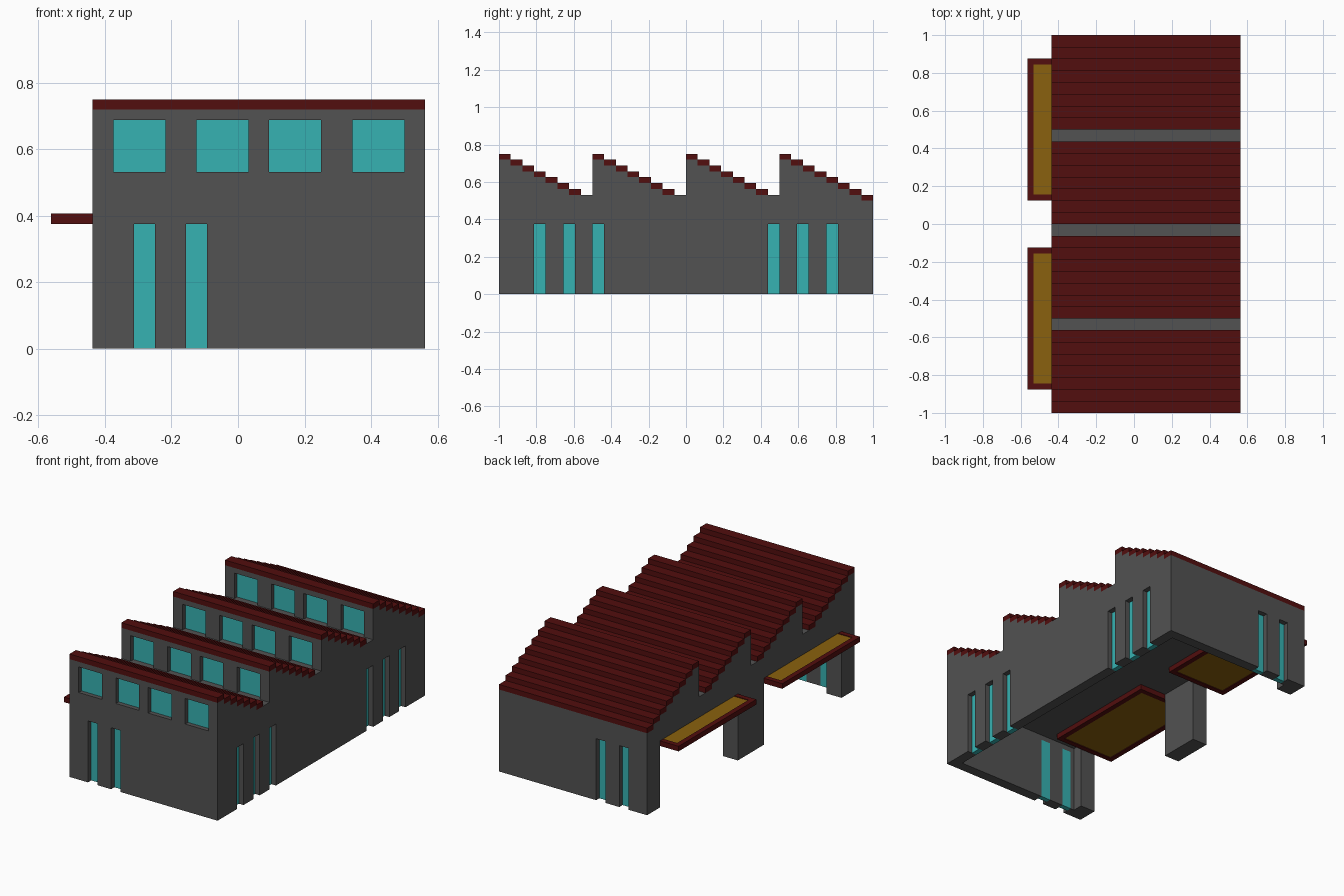
import bpy, bmesh

cube = bpy.data.objects.get("Cube")
if cube:
    bpy.data.objects.remove(cube, do_unlink=True)

U = 1 / 32                      # module size
X0, X1 = -14 * U, 18 * U        # building width
CEILING = 13 * U


def material(name, rgb):
    m = bpy.data.materials.new(name)
    m.use_nodes = True
    m.diffuse_color = (*rgb, 1)
    bsdf = next(n for n in m.node_tree.nodes if n.type == 'BSDF_PRINCIPLED')
    bsdf.inputs["Base Color"].default_value = (*rgb, 1)
    return m


GREY = material("wall grey", (0.084, 0.084, 0.084))
RED = material("roof dark red", (0.084, 0.0044, 0.0044))
TEAL = material("glass teal", (0.037, 0.445, 0.445))
AMBER = material("canopy amber", (0.254, 0.12, 0.0044))


def finish(name, bm, mat):
    bmesh.ops.recalc_face_normals(bm, faces=bm.faces)
    me = bpy.data.meshes.new(name)
    bm.to_mesh(me)
    bm.free()
    ob = bpy.data.objects.new(name, me)
    bpy.context.collection.objects.link(ob)
    if mat:
        me.materials.append(mat)
    return ob


def boxes(name, spans, mat=None):
    """One object from boxes given as (x0, x1, y0, y1, z0, z1)."""
    bm = bmesh.new()
    for x0, x1, y0, y1, z0, z1 in spans:
        vs = bmesh.ops.create_cube(bm, size=1)["verts"]
        for v in vs:
            v.co = (x1 if v.co.x > 0 else x0,
                    y1 if v.co.y > 0 else y0,
                    z1 if v.co.z > 0 else z0)
    return finish(name, bm, mat)


def cut(target, cutter):
    mod = target.modifiers.new("cut", 'BOOLEAN')
    mod.operation = 'DIFFERENCE'
    mod.solver = 'EXACT'
    mod.object = cutter
    cutter.hide_render = True
    bpy.context.view_layer.objects.active = target
    bpy.ops.object.modifier_apply(modifier=mod.name)
    bpy.data.objects.remove(cutter, do_unlink=True)


# Sawtooth roof slabs and the stepped wall profile beneath them
slabs, profile = [], [(-1, 0)]
for tooth in range(4):
    y = -1 + tooth * 0.5
    for step in range(8):
        y0, y1 = y + step * 2 * U, y + (step + 1) * 2 * U
        top = (24 - step) * U
        if step == 7 and tooth < 3:
            z = 17 * U          # bare valley gutter
        else:
            z = top - U
            slabs.append((X0, X1, y0, y1, z, top))
        for p in ((y0, z), (y1, z)):
            if p != profile[-1]:
                profile.append(p)
profile.append((1, 0))
boxes("roof_slabs", slabs, RED)

# Building body
bm = bmesh.new()
face = bm.faces.new([bm.verts.new((X0, y, z)) for y, z in profile])
ext = bmesh.ops.extrude_face_region(bm, geom=[face])["geom"]
bmesh.ops.translate(bm, vec=(X1 - X0, 0, 0),
                    verts=[g for g in ext if isinstance(g, bmesh.types.BMVert)])
walls = finish("walls", bm, GREY)

# Hollow ground floor and the two loading openings between pillars
PILLAR = 0.1
cut(walls, boxes("hall_cutter",
                 [(X0 + PILLAR, X1 - 2 * U, -1 + 2 * U, 1 - 2 * U, -0.1, CEILING)]))
cut(walls, boxes("opening_cutter",
                 [(X0 - 0.1, X0 + PILLAR + 0.05, y, y + 0.75, -0.1, CEILING)
                  for y in (-0.875, 0.125)]))

# Glazing: each opening is cut in the wall, with glass set one module deep
holes, door_glass, window_glass = [], [], []
for x in (-10 * U, -5 * U):
    for s in (-1, 1):
        a = (x, x + 2 * U)
        holes.append((*a, *sorted((s * 1.1, s * 0.93)), -0.1, 12 * U))
        door_glass.append((*a, *sorted((s * (1 - U), s * (1 - 2 * U))), 0, 12 * U))
for y in (-26, -21, -16, 14, 19, 24):
    b = (y * U, (y + 2) * U)
    holes.append((X1 - 0.07, X1 + 0.1, *b, -0.1, 12 * U))
    door_glass.append((X1 - 2 * U, X1 - U, *b, 0, 12 * U))
for tooth in range(4):
    y = -1 + tooth * 0.5
    for x in (-12, -4, 3, 11):
        a = (x * U, (x + 5) * U)
        holes.append((*a, y - 0.05, y + U, 17 * U, 22 * U))
        window_glass.append((*a, y + U - 0.004, y + U + 0.004, 17 * U, 22 * U))
cut(walls, boxes("glazing_cutter", holes))
boxes("tall_glass", door_glass, TEAL)
boxes("clerestory_glass", window_glass, TEAL)

# Canopies: red frame around an amber panel, reaching inside the hall
CX0, CX1 = -18 * U, -5 * U
for side, y0 in (("front", -0.875), ("back", 0.125)):
    y1, z0, z1 = y0 + 0.75, 12 * U, CEILING
    boxes(side + "_canopy_frame", [
        (CX0, CX1, y0, y0 + U, z0, z1),
        (CX0, CX1, y1 - U, y1, z0, z1),
        (CX0, CX0 + U, y0 + U, y1 - U, z0, z1),
        (CX1 - U, CX1, y0 + U, y1 - U, z0, z1)], RED)
    boxes(side + "_canopy_panel", [
        (CX0 + U, CX1 - U, y0 + U, y1 - U, z0 + 0.004, z1 - 0.004)], AMBER)
